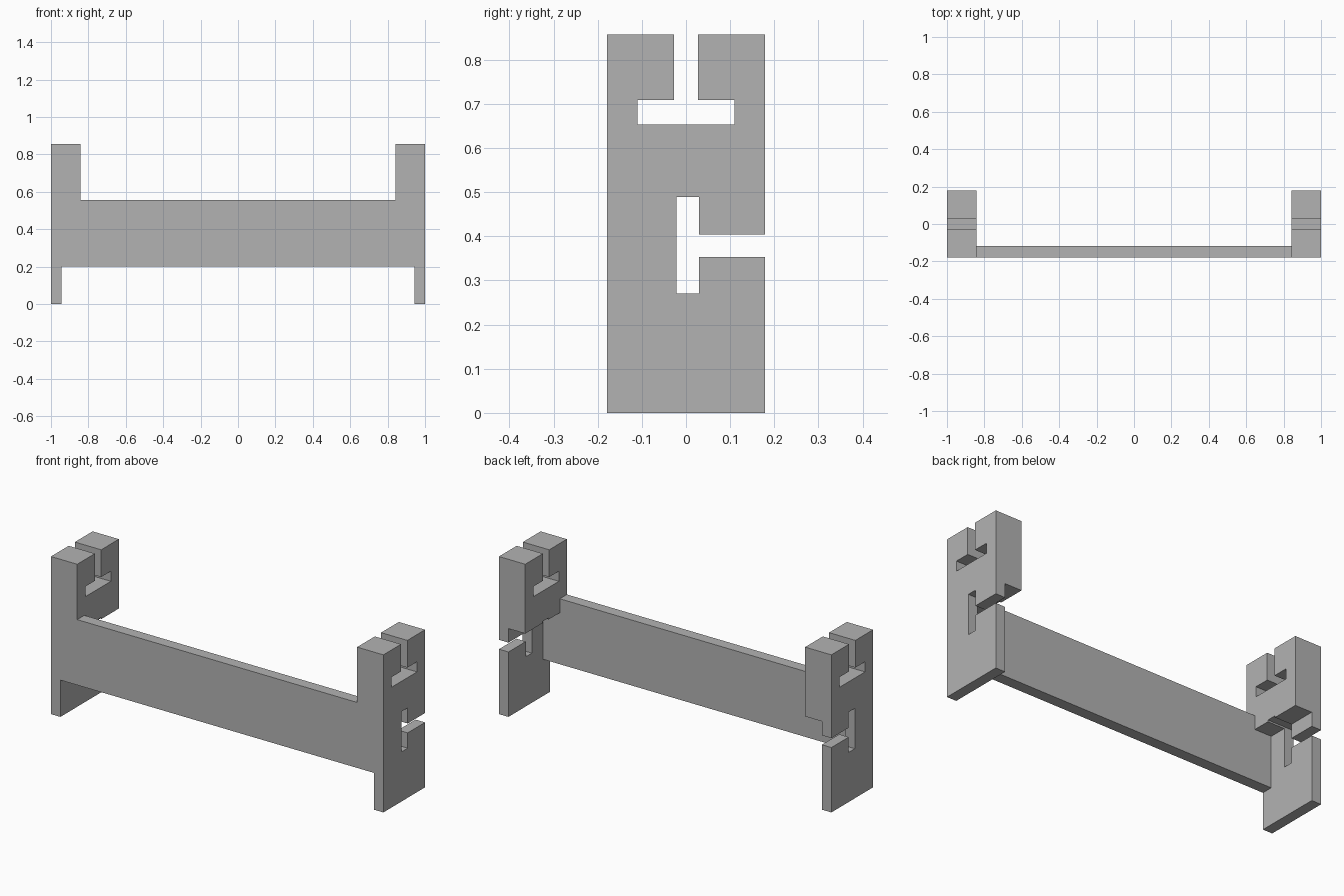
import bpy
import bmesh
import math

cube = bpy.data.objects.get("Cube")
if cube:
    bpy.data.objects.remove(cube, do_unlink=True)

grey = bpy.data.materials.new("plain grey")
grey.use_nodes = True
colour = (0.45, 0.45, 0.45, 1)
grey.diffuse_color = colour
grey.node_tree.nodes["Principled BSDF"].inputs["Base Color"].default_value = colour

HALF_DEPTH = 0.179
HEIGHT = 0.857
PLATE_IN = 0.943    # inner face of the end plates
BLOCK_IN = 0.842    # inner face of the thick heads


def box(name, xs, ys, zs):
    """Box spanning the given ranges."""
    bm = bmesh.new()
    bmesh.ops.create_cube(bm, size=1)
    for v in bm.verts:
        v.co = [r[0] if c < 0 else r[1] for c, r in zip(v.co, (xs, ys, zs))]
    mesh = bpy.data.meshes.new(name)
    bm.to_mesh(mesh)
    bm.free()
    mesh.materials.append(grey)
    obj = bpy.data.objects.new(name, mesh)
    bpy.context.scene.collection.objects.link(obj)
    return obj


def combine(target, tool, operation):
    """Boolean the tool into the target, then discard the tool."""
    mod = target.modifiers.new(operation, 'BOOLEAN')
    mod.operation = operation
    mod.solver = 'EXACT'
    mod.object = tool
    bpy.context.view_layer.objects.active = target
    bpy.ops.object.modifier_apply(modifier=mod.name)
    bpy.data.objects.remove(tool, do_unlink=True)


# Front rail joining both ends
frame = box("bracket_frame", (-0.97, 0.97), (-HALF_DEPTH, -0.118), (0.2, 0.556))

# Thin end plates and the thick heads above them
depth = (-HALF_DEPTH, HALF_DEPTH)
for side in (-1, 1):
    for name, inner, bottom in (("end_plate", PLATE_IN, 0), ("end_head", BLOCK_IN, 0.48)):
        xs = sorted((side * inner, side))
        combine(frame, box(name, xs, depth, (bottom, HEIGHT)), 'UNION')

# Slots through both ends: T-shaped at the top, side entry lower down
slots = (
    ((-0.027, 0.027), (0.68, 1)),
    ((-0.11, 0.11), (0.654, 0.709)),
    ((-0.022, 0.03), (0.27, 0.489)),
    ((0.0, 0.3), (0.353, 0.404)),
)
for ys, zs in slots:
    combine(frame, box("slot_cutter", (-1.2, 1.2), ys, zs), 'DIFFERENCE')

# Tidy coplanar faces
bm = bmesh.new()
bm.from_mesh(frame.data)
bmesh.ops.remove_doubles(bm, verts=bm.verts, dist=0.0001)
bmesh.ops.dissolve_limit(bm, angle_limit=math.radians(1), verts=bm.verts, edges=bm.edges)
bm.to_mesh(frame.data)
bm.free()
